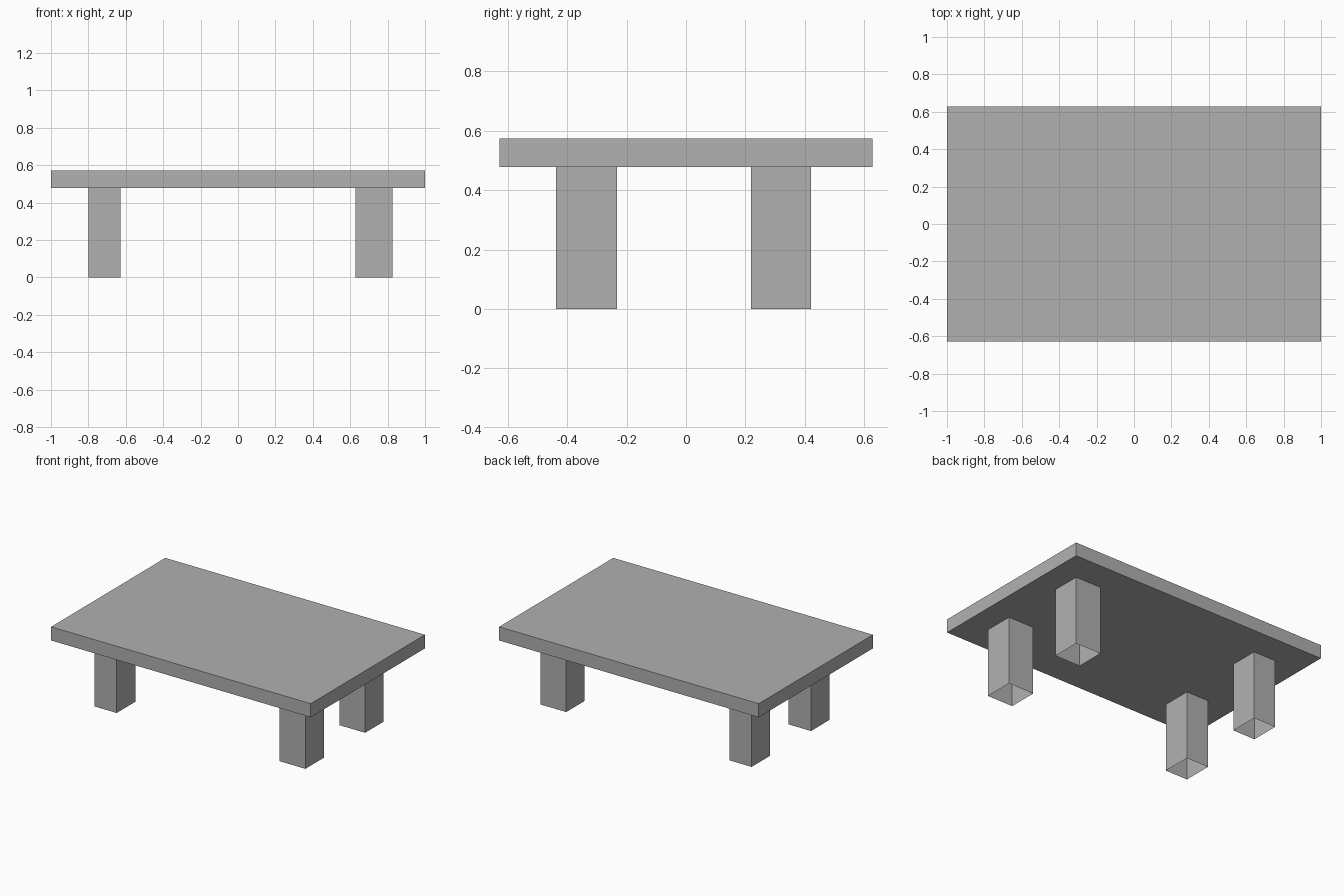
import bpy
import bmesh

# Remove the default cube
cube = bpy.data.objects.get("Cube")
if cube:
    bpy.data.objects.remove(cube, do_unlink=True)

# Single flat grey
grey = bpy.data.materials.new("mid_grey")
grey.use_nodes = True
colour = (0.44, 0.44, 0.44, 1)
grey.diffuse_color = colour
grey.node_tree.nodes["Principled BSDF"].inputs["Base Color"].default_value = colour


def box(name, xs, ys, zs, open_ends=False):
    """Box between the given extents; open_ends drops the top and bottom faces."""
    lows, highs = zip(xs, ys, zs)
    bm = bmesh.new()
    bmesh.ops.create_cube(bm, size=1)
    for v in bm.verts:
        v.co = [hi if c > 0 else lo for c, lo, hi in zip(v.co, lows, highs)]
    bm.normal_update()
    if open_ends:
        ends = [f for f in bm.faces if abs(f.normal.z) > 0.5]
        bmesh.ops.delete(bm, geom=ends, context="FACES_ONLY")
    mesh = bpy.data.meshes.new(name)
    bm.to_mesh(mesh)
    bm.free()
    mesh.materials.append(grey)
    obj = bpy.data.objects.new(name, mesh)
    bpy.context.scene.collection.objects.link(obj)
    return obj


LEG_TOP, TABLE_TOP = 0.478, 0.573

# Tabletop slab
box("tabletop", (-1, 1), (-0.628, 0.628), (LEG_TOP, TABLE_TOP))

# Four hollow legs; the right pair is slimmer than the left pair
sides = {"left": (0.628, 0.826), "right": (-0.80, -0.628)}
ends = {"front": (-0.438, -0.233), "back": (0.219, 0.421)}
for end, ys in ends.items():
    for side, xs in sides.items():
        box(f"{end}_{side}_leg", xs, ys, (0, LEG_TOP), open_ends=True)
